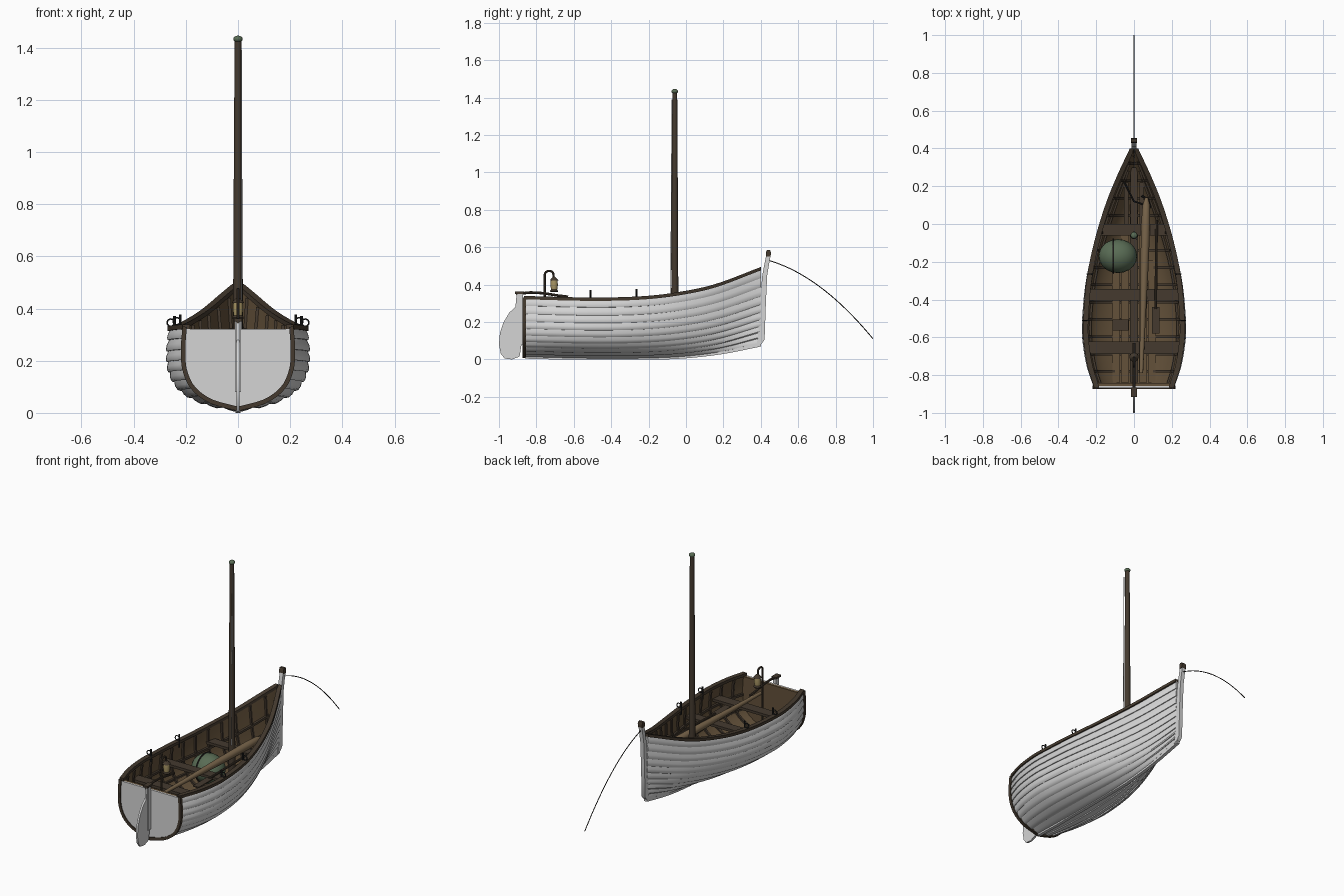
import bpy, bmesh, math
from mathutils import Vector

if "Cube" in bpy.data.objects:
    bpy.data.objects.remove(bpy.data.objects["Cube"])

def mat(name, r, g, b):
    m = bpy.data.materials.new(name)
    m.diffuse_color = (r, g, b, 1)
    m.use_nodes = True
    m.node_tree.nodes["Principled BSDF"].inputs["Base Color"].default_value = m.diffuse_color
    return m
WHITE = mat("white_paint", .66, .66, .66)
WOOD = mat("inner_wood", .125, .082, .042)
DARK = mat("dark_wood", .058, .042, .028)
TAN = mat("pale_spar", .19, .13, .07)
GREEN = mat("buoy_green", .10, .15, .09)
IRON = mat("black_iron", .018, .018, .018)
BRASS = mat("lantern_brass", .40, .31, .13)
ROPE = mat("rope_black", .025, .022, .02)

def finish(name, bm, mats, smooth=True):
    bmesh.ops.recalc_face_normals(bm, faces=bm.faces[:])
    me = bpy.data.meshes.new(name)
    bm.to_mesh(me)
    bm.free()
    ob = bpy.data.objects.new(name, me)
    bpy.context.collection.objects.link(ob)
    for m in mats:
        me.materials.append(m)
    if smooth:
        bpy.ops.object.select_all(action='DESELECT')
        ob.select_set(True)
        bpy.context.view_layer.objects.active = ob
        bpy.ops.object.shade_smooth_by_angle(angle=math.radians(35))
    return ob

def loft(name, rings, mats, rule=None, smooth=True):
    """Skin closed rings of points; rule(j) gives the material of strip j."""
    bm = bmesh.new()
    vs = [[bm.verts.new(p) for p in r] for r in rings]
    n = len(rings[0])
    for a, b in zip(vs, vs[1:]):
        for j in range(n):
            f = bm.faces.new((a[j], a[(j+1) % n], b[(j+1) % n], b[j]))
            f.material_index = rule(j) if rule else 0
    bm.faces.new(vs[0])
    bm.faces.new(vs[-1])
    return finish(name, bm, mats, smooth)

def lathe(name, prof, c, m, n=16):
    rings = [[(c[0]+r*math.cos(2*math.pi*k/n), c[1]+r*math.sin(2*math.pi*k/n), c[2]+z)
              for k in range(n)] for r, z in prof]
    return loft(name, rings, [m])

def ball(name, c, rx, ry, rz, m):
    bm = bmesh.new()
    bmesh.ops.create_uvsphere(bm, u_segments=20, v_segments=12, radius=1)
    for v in bm.verts:
        v.co = (c[0]+v.co.x*rx, c[1]+v.co.y*ry, c[2]+v.co.z*rz)
    return finish(name, bm, [m])

def box(name, x0, x1, y0, y1, z0, z1, m):
    return loft(name, [[(x0, y0, z), (x1, y0, z), (x1, y1, z), (x0, y1, z)] for z in (z0, z1)], [m], smooth=False)

def plate(name, prof, t, m):
    return loft(name, [[(x, y, z) for y, z in prof] for x in (-t, t)], [m])

def tube(name, pts, r, m, cyclic=False):
    cu = bpy.data.curves.new(name, 'CURVE')
    cu.dimensions = '3D'
    cu.bevel_depth, cu.bevel_resolution, cu.use_fill_caps = r, 2, True
    sp = cu.splines.new('POLY')
    sp.points.add(len(pts)-1)
    for p, q in zip(sp.points, pts):
        p.co = (*q, 1)
    sp.use_cyclic_u = cyclic
    tmp = bpy.data.objects.new(name + "_path", cu)
    me = bpy.data.meshes.new_from_object(tmp)
    bpy.data.objects.remove(tmp)
    bm = bmesh.new()
    bm.from_mesh(me)
    bpy.data.meshes.remove(me)
    return finish(name, bm, [m])

def curve(tab, x):
    """Smooth interpolation through (x, value) pairs."""
    n = len(tab)
    i = max(k for k in range(n-1) if k == 0 or tab[k][0] <= x)
    slope = lambda k: ((tab[min(k+1, n-1)][1]-tab[max(k-1, 0)][1])
                       / (tab[min(k+1, n-1)][0]-tab[max(k-1, 0)][0]))
    (x0, a), (x1, b) = tab[i], tab[i+1]
    h = x1-x0
    t = (x-x0)/h
    return (a*(2*t**3-3*t*t+1) + b*(3*t*t-2*t**3)
            + h*slope(i)*(t**3-2*t*t+t) + h*slope(i+1)*(t**3-t*t))

# Hull lines: sheer half width, sheer height, keel height, stern fullness
BEAM = [(-.86, .2), (-.75, .235), (-.6, .257), (-.5, .257), (-.3, .24), (-.1, .2), (.1, .14), (.25, .08), (.4, .01)]
SHEER = [(-.86, .33), (-.5, .322), (-.25, .328), (-.06, .348), (.15, .392), (.4, .485)]
KEEL = [(-.86, .02), (-.5, .012), (-.2, .013), (0, .022), (.2, .045), (.4, .085)]
FULL = [(-.86, 1), (-.4, 1), (0, .7), (.4, 0)]
T = (0, .2, .4, .6, .8, 1)
FX, FZ = list(zip(T, (0, .5, .84, 1, 1.03, 1))), list(zip(T, (0, .09, .25, .47, .72, 1)))
BX, BZ = list(zip(T, (0, .25, .47, .68, .85, 1))), list(zip(T, (0, .15, .32, .52, .75, 1)))

def sec(y, t):
    f, k = curve(FULL, y), curve(KEEL, y)
    x = curve(BEAM, y)*(f*curve(FX, t)+(1-f)*curve(BX, t))
    return x, k+(curve(SHEER, y)-k)*(f*curve(FZ, t)+(1-f)*curve(BZ, t))

def off(y, t, d):
    """Section point moved outward by d."""
    a, b = sec(y, max(t-.01, 0)), sec(y, min(t+.01, 1))
    v = Vector((b[0]-a[0], b[1]-a[1])).normalized()
    x, z = sec(y, t)
    return max(x+v.y*d, .0005), z-v.x*d

def half(y, z):
    return max((sec(y, i/40)[0] for i in range(41) if sec(y, i/40)[1] <= z), default=0)

def span(a, b, n):
    return [a+(b-a)*i/n for i in range(n+1)]

# Hull: lapped planks outside, plain skin inside
N = 10
laps = [((i+s)/N, d) for i in range(N) for s, d in ((0, .006), (.2, .009), (.55, .007), (1, 0))]
skin = [(t, -.01) for t in span(1, 0, 16)]
rings = []
for y in span(-.86, .4, 40):
    r = [off(y, t, d) for t, d in laps + skin]
    rings.append([(x, y, z) for x, z in r] + [(-x, y, z) for x, z in reversed(r)])
no, ni = len(laps), len(skin)
loft("hull", rings, [WHITE, WOOD], lambda j: 1 if no <= j < no+2*ni-1 else 0)

# Transom, its dark rim, and the inner face
edge = [off(-.86, t, -.002) for t in span(0, 1, 20)]
out = [(x, min(z, .322)) for x, z in edge]
out += [(-x, z) for x, z in reversed(out)]
loft("transom", [[(x, y, z) for x, z in out] for y in (-.868, -.858)], [WHITE], smooth=False)
loft("transom_lining", [[(x*.97, y, z) for x, z in out] for y in (-.858, -.842)], [WOOD], smooth=False)
def rim_ring(t, s):
    a, b = off(-.86, t, -.004), off(-.86, t, .013)
    return [(s*p[0], y, p[1]) for p, y in ((a, -.874), (a, -.856), (b, -.856), (b, -.874))]
loft("transom_rim", [rim_ring(t, -1) for t in span(1, 0, 16)] + [rim_ring(t, 1) for t in span(0, 1, 16)], [DARK])

# Gunwales, inner stringers
for s, side in ((1, "right"), (-1, "left")):
    def strip(name, t, d0, d1, dz, m, y1):
        rr = []
        for y in span(-.865, y1, 36):
            yy = max(y, -.86)
            x, z = sec(yy, t)
            a, b = max(x+d0, .001), max(x+d1, .002)
            rr.append([(s*a, y, z-dz), (s*b, y, z-dz), (s*b, y, z+dz), (s*a, y, z+dz)])
        loft(side + name, rr, [m])
    strip("_gunwale", 1, -.016, .012, .009, DARK, .4)
    strip("_seat_riser", .72, -.022, -.008, .007, DARK, .33)
    strip("_stringer", .5, -.02, -.008, .006, DARK, .28)

# Ribs
for i, y in enumerate(span(-.78, .32, 12)):
    def rib(t, s):
        a, b = off(y, t, -.008), off(y, t, -.019)
        return [(s*p[0], q, p[1]) for p, q in ((a, y-.007), (a, y+.007), (b, y+.007), (b, y-.007))]
    loft(f"rib_{i}", [rib(t, -1) for t in span(.97, 0, 12)] + [rib(t, 1) for t in span(0, .97, 12)], [DARK])

# Floor boards, cut where the hull narrows
for i in range(-3, 4):
    x = i*.047
    ys = [y for y in span(-.84, .34, 60) if half(y, .058) > abs(x)+.03]
    if ys:
        box(f"floor_board_{i+3}", x-.021, x+.021, ys[0], ys[-1], .05, .062, DARK if i == 0 else WOOD)

# Thwarts and bow seat
for name, y, w, z in (("mast_thwart", -.03, .03, .25), ("middle_thwart", -.375, .03, .235), ("stern_thwart", -.655, .032, .235)):
    e = [(half(q, z)-.008, q) for q in (y-w, y+w)]
    pts = [(-e[0][0], e[0][1]), (e[0][0], e[0][1]), (e[1][0], e[1][1]), (-e[1][0], e[1][1])]
    loft(name, [[(x, q, h) for x, q in pts] for h in (z, z+.016)], [DARK], smooth=False)
for x in (-.04, .04):
    box("bow_plank", x-.012, x+.012, 0, .22, .18, .192, DARK)
box("centre_plank", -.018, .018, -.04, .3, .12, .135, DARK)

# Keel, stem and stem head
keel = [(y, max(curve(KEEL, y)-.016, 0)) for y in span(-.86, .4, 24)]
plate("keel", keel + [(y, curve(KEEL, y)+.005) for y in span(.4, -.86, 24)], .01, WHITE)
plate("stem", [(.375, .07), (.405, .085), (.42, .105), (.427, .3), (.434, .45), (.453, .56),
               (.43, .565), (.408, .45), (.395, .3), (.385, .12)], .012, WHITE)
plate("stem_head", [(.428, .55), (.452, .55), (.455, .57), (.449, .585), (.434, .585), (.428, .575)], .015, DARK)

# Rudder, post, tiller
plate("rudder_blade", [(-.905, .355), (-.88, .355), (-.876, .1), (-.89, .015), (-.93, 0), (-.97, .005), (-.99, .03),
                       (-1, .08), (-.995, .14), (-.975, .2), (-.945, .25), (-.912, .28)], .006, WHITE)
box("rudder_post", -.011, .011, -.9, -.872, .08, .355, WHITE)
box("rudder_head", -.016, .016, -.915, -.866, .35, .362, DARK)
tube("tiller", [(0, -.91, .35), (0, -.83, .358), (0, -.76, .354), (0, -.69, .342), (0, -.63, .335)], .007, DARK)

# Mast and rigging
lathe("mast", [(.02, 0), (.019, .3), (.016, .9), (.013, 1.37)], (0, -.06, .055), DARK)
ball("mast_cap", (0, -.06, 1.433), .018, .018, .013, GREEN)
tube("halyard", [(.013, -.082, .3), (.013, -.075, 1.39)], .002, WHITE)
tube("bow_line", [(0, .44+.56*u, .53-.16*u-.26*u*u) for u in span(0, 1, 20)], .0025, ROPE)

# Stowed spar, oar, buoy, bailer box, small anchor
spar = [(.14, .008), (.1, .02), (0, .024), (-.25, .021), (-.5, .015), (-.79, .01)]
loft("stowed_spar", [[(.062+.03*y+r*math.cos(k*math.pi/6), y, .28+r*math.sin(k*math.pi/6)) for k in range(12)]
                     for y, r in spar], [TAN])
tube("oar_shaft", [(.12, .02, .27), (.115, -.45, .262)], .007, DARK)
box("oar_blade", .095, .135, -.58, -.44, .255, .262, DARK)
ball("buoy", (-.085, -.17, .165), .102, .09, .088, GREEN)
tube("buoy_rope", [(-.11, -.17+.09*math.cos(a), .165+.088*math.sin(a)) for a in span(0, 6.02, 23)], .004, ROPE, True)
box("bailer_box", -.115, -.03, -.565, -.505, .062, .18, DARK)
tube("anchor_shank", [(-.06, .24, .2), (0, .12, .2), (.06, .1, .2)], .005, IRON)
tube("anchor_arms", [(.04, .15, .2), (.075, .13, .2), (.085, .09, .2), (.06, .055, .2)], .006, IRON)

# Oarlocks
for s in (1, -1):
    for y in (-.51, -.265):
        x, z = sec(y, 1)
        x = s*(x-.014)
        tube("oarlock_pin", [(x, y, z-.03), (x, y, z+.05)], .005, IRON)
        tube("oarlock_ring", [(x+s*.014+.014*math.cos(a), y, z+.024+.014*math.sin(a)) for a in span(0, 5.89, 15)], .003, IRON, True)

# Lantern on its hooked post
tube("lantern_post", [(0, -.755, .06), (0, -.755, .455)] +
     [(0, -.732-.023*math.cos(a), .455+.018*math.sin(a)) for a in span(.4, 3.14, 7)] + [(0, -.709, .44)], .006, DARK)
lathe("lantern_glass", [(.016, 0), (.02, .025), (.018, .05)], (0, -.705, .372), BRASS)
lathe("lantern_base", [(.02, 0), (.022, .006), (.016, .014)], (0, -.705, .36), DARK)
lathe("lantern_roof", [(.024, 0), (.02, .006), (.008, .018), (.004, .022)], (0, -.705, .421), DARK)
